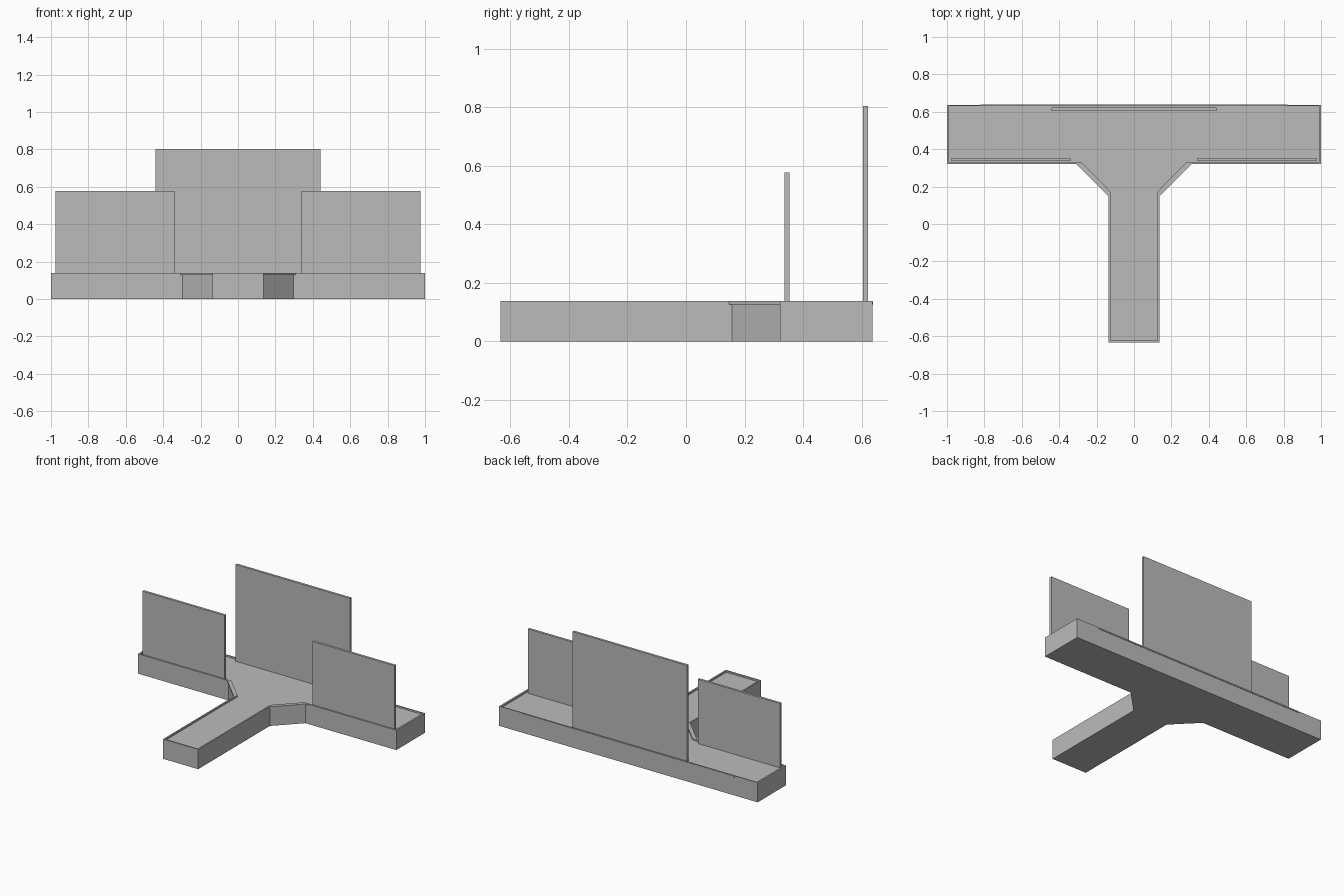
import bpy
import bmesh

cube = bpy.data.objects.get("Cube")
if cube:
    bpy.data.objects.remove(cube, do_unlink=True)

grey = bpy.data.materials.new("plain grey")
grey.use_nodes = True
colour = (0.5, 0.5, 0.5, 1)
grey.diffuse_color = colour
grey.node_tree.nodes["Principled BSDF"].inputs["Base Color"].default_value = colour

FLOOR, TOP = 0.127, 0.138


def finish(name, bm):
    bmesh.ops.recalc_face_normals(bm, faces=bm.faces)
    mesh = bpy.data.meshes.new(name)
    bm.to_mesh(mesh)
    bm.free()
    mesh.materials.append(grey)
    obj = bpy.data.objects.new(name, mesh)
    bpy.context.collection.objects.link(obj)
    return obj


def mirrored(half):
    """Close a right-hand outline with its mirror image."""
    return half + [(-x, y) for x, y in reversed(half)]


def slab(name, outline, z0, z1):
    bm = bmesh.new()
    base = bm.faces.new([bm.verts.new((x, y, z0)) for x, y in outline])
    top = bmesh.ops.extrude_face_region(bm, geom=[base])["geom"]
    verts = [v for v in top if isinstance(v, bmesh.types.BMVert)]
    bmesh.ops.translate(bm, verts=verts, vec=(0, 0, z1 - z0))
    return finish(name, bm)


def ring(name, outer, inner, z0, z1):
    bm = bmesh.new()
    loops = [[bm.verts.new((x, y, z)) for x, y in path]
             for path, z in ((outer, z0), (outer, z1), (inner, z1), (inner, z0))]
    n = len(outer)
    for k in range(4):
        a, b = loops[k], loops[(k + 1) % 4]
        for i in range(n):
            j = (i + 1) % n
            bm.faces.new((a[i], a[j], b[j], b[i]))
    return finish(name, bm)


def panel(name, x0, x1, y0, y1, height):
    return slab(name, [(x0, y0), (x1, y0), (x1, y1), (x0, y1)], FLOOR, height)


# T-shaped stage with chamfered inner corners
stage = [(0.136, -0.634), (0.136, 0.157), (0.297, 0.321), (1, 0.321), (1, 0.636)]
slab("stage_base", mirrored(stage), 0, FLOOR)

# Raised rim, overhanging at the chamfers
rim_outer = [(0.136, -0.634), (0.136, 0.147), (0.308, 0.321), (1, 0.321), (1, 0.636)]
rim_inner = [(0.126, -0.624), (0.126, 0.174), (0.282, 0.331), (0.988, 0.331), (0.988, 0.63)]
ring("stage_rim", mirrored(rim_outer), mirrored(rim_inner), FLOOR, TOP)

# Thin trim along the back edge
slab("back_trim", [(-0.82, 0.634), (0.82, 0.634), (0.82, 0.639), (-0.82, 0.639)], FLOOR, TOP - 0.002)

# Upright screens
panel("back_screen", -0.442, 0.442, 0.605, 0.622, 0.803)
panel("left_screen", 0.34, 0.975, 0.337, 0.354, 0.577)
panel("right_screen", -0.975, -0.34, 0.337, 0.354, 0.577)
